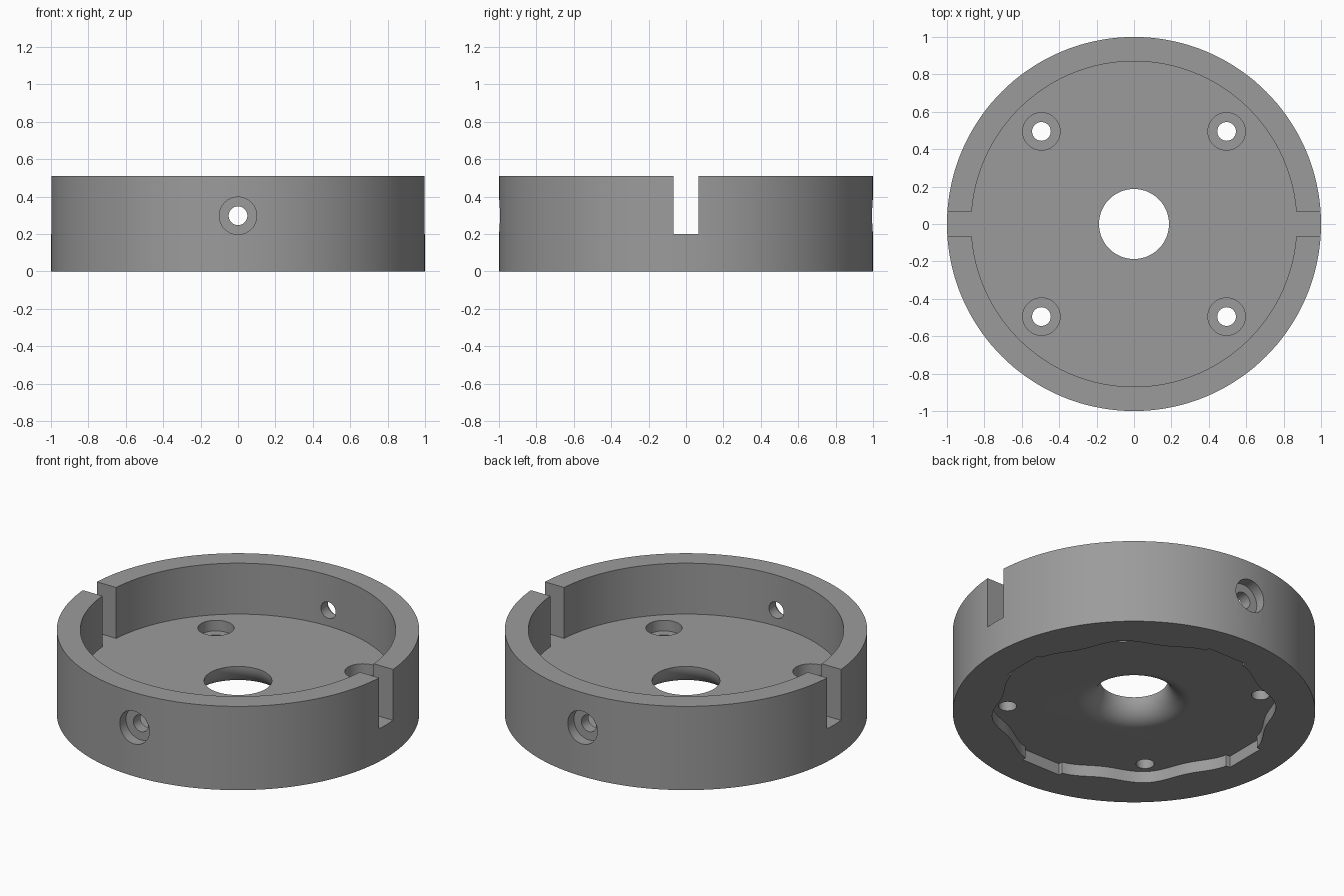
import bpy, bmesh, math
from mathutils import Matrix, Vector

if "Cube" in bpy.data.objects:
    bpy.data.objects.remove(bpy.data.objects["Cube"])

grey = bpy.data.materials.new("mid grey")
grey.diffuse_color = (0.33, 0.33, 0.33, 1)
grey.use_nodes = True
grey.node_tree.nodes["Principled BSDF"].inputs["Base Color"].default_value = grey.diffuse_color


def finish(name, bm):
    bmesh.ops.recalc_face_normals(bm, faces=bm.faces)
    mesh = bpy.data.meshes.new(name)
    bm.to_mesh(mesh)
    bm.free()
    obj = bpy.data.objects.new(name, mesh)
    obj.data.materials.append(grey)
    bpy.context.collection.objects.link(obj)
    return obj


def lathe(name, profile, steps=144):
    """Revolve a closed (radius, z) profile around z."""
    bm = bmesh.new()
    rings = []
    for i in range(steps):
        a = 2 * math.pi * i / steps
        rings.append([bm.verts.new((r * math.cos(a), r * math.sin(a), z)) for r, z in profile])
    n = len(profile)
    for i in range(steps):
        p, q = rings[i], rings[(i + 1) % steps]
        for j in range(n):
            k = (j + 1) % n
            bm.faces.new((p[j], q[j], q[k], p[k]))
    return finish(name, bm)


def cylinder(name, start, end, radius, sides=48):
    start, end = Vector(start), Vector(end)
    axis = end - start
    turn = axis.to_track_quat('Z', 'Y').to_matrix().to_4x4()
    bm = bmesh.new()
    bmesh.ops.create_cone(bm, cap_ends=True, segments=sides, radius1=radius, radius2=radius,
                          depth=axis.length, matrix=Matrix.Translation((start + end) / 2) @ turn)
    return finish(name, bm)


def cut(body, cutter):
    cutter.hide_render = True
    mod = body.modifiers.new("cut", 'BOOLEAN')
    mod.operation = 'DIFFERENCE'
    mod.solver = 'EXACT'
    mod.object = cutter
    bpy.context.view_layer.objects.active = body
    bpy.ops.object.modifier_apply(modifier=mod.name)
    bpy.data.objects.remove(cutter)


# Cup body: tall rim, floor, and centre hole flaring smoothly downwards
FLOOR, CEIL, HOLE = 0.2, 0.07, 0.187
flare = FLOOR - CEIL
profile = [(1, 0), (1, 0.51), (0.87, 0.51), (0.87, FLOOR)]
for i in range(17):
    t = math.pi / 2 * i / 16
    profile.append((HOLE + flare * (1 - math.cos(t)), FLOOR - flare * math.sin(t)))
profile.append((HOLE + flare, 0))
body = lathe("cup_body", profile)

# Underside recess: wavy outline with a flat notch on each axis
outline = []
for q in range(4):
    mid = math.pi / 4 + q * math.pi / 2
    for i in range(-20, 21):
        off = math.radians(35.3) * i / 20
        r = 0.765 + 0.02 * math.cos(10 * off)
        outline.append((r * math.cos(mid + off), r * math.sin(mid + off)))
    a = (q + 1) * math.pi / 2
    for s in (-0.13, 0.13):
        outline.append((0.80 * math.cos(a) - s * math.sin(a), 0.80 * math.sin(a) + s * math.cos(a)))
bm = bmesh.new()
face = bm.faces.new([bm.verts.new((x, y, -0.1)) for x, y in outline])
ext = bmesh.ops.extrude_face_region(bm, geom=[face])
bmesh.ops.translate(bm, vec=(0, 0, 0.1 + CEIL),
                    verts=[v for v in ext["geom"] if isinstance(v, bmesh.types.BMVert)])
cut(body, finish("recess_cutter", bm))

# Rim slots on the left and right
for side in (-1, 1):
    bm = bmesh.new()
    bmesh.ops.create_cube(bm, size=1, matrix=Matrix.Translation((side * 0.95, 0, FLOOR + 0.25))
                          @ Matrix.Diagonal((0.5, 0.134, 0.5, 1)))
    cut(body, finish("slot_cutter", bm))

# Counterbored floor holes
for x in (-0.495, 0.495):
    for y in (-0.495, 0.495):
        cut(body, cylinder("bore_cutter", (x, y, 0.135), (x, y, 0.3), 0.1))
        cut(body, cylinder("hole_cutter", (x, y, -0.1), (x, y, 0.3), 0.05))

# Counterbored side holes at front and back
for s in (-1, 1):
    cut(body, cylinder("side_bore_cutter", (0, s * 0.935, 0.297), (0, s * 1.1, 0.297), 0.1))
    cut(body, cylinder("side_hole_cutter", (0, s * 0.7, 0.297), (0, s * 1.1, 0.297), 0.05))

# Smooth curved walls, keep edges sharp
bpy.ops.object.select_all(action='DESELECT')
body.select_set(True)
bpy.context.view_layer.objects.active = body
bpy.ops.object.shade_smooth_by_angle(angle=math.radians(30))
